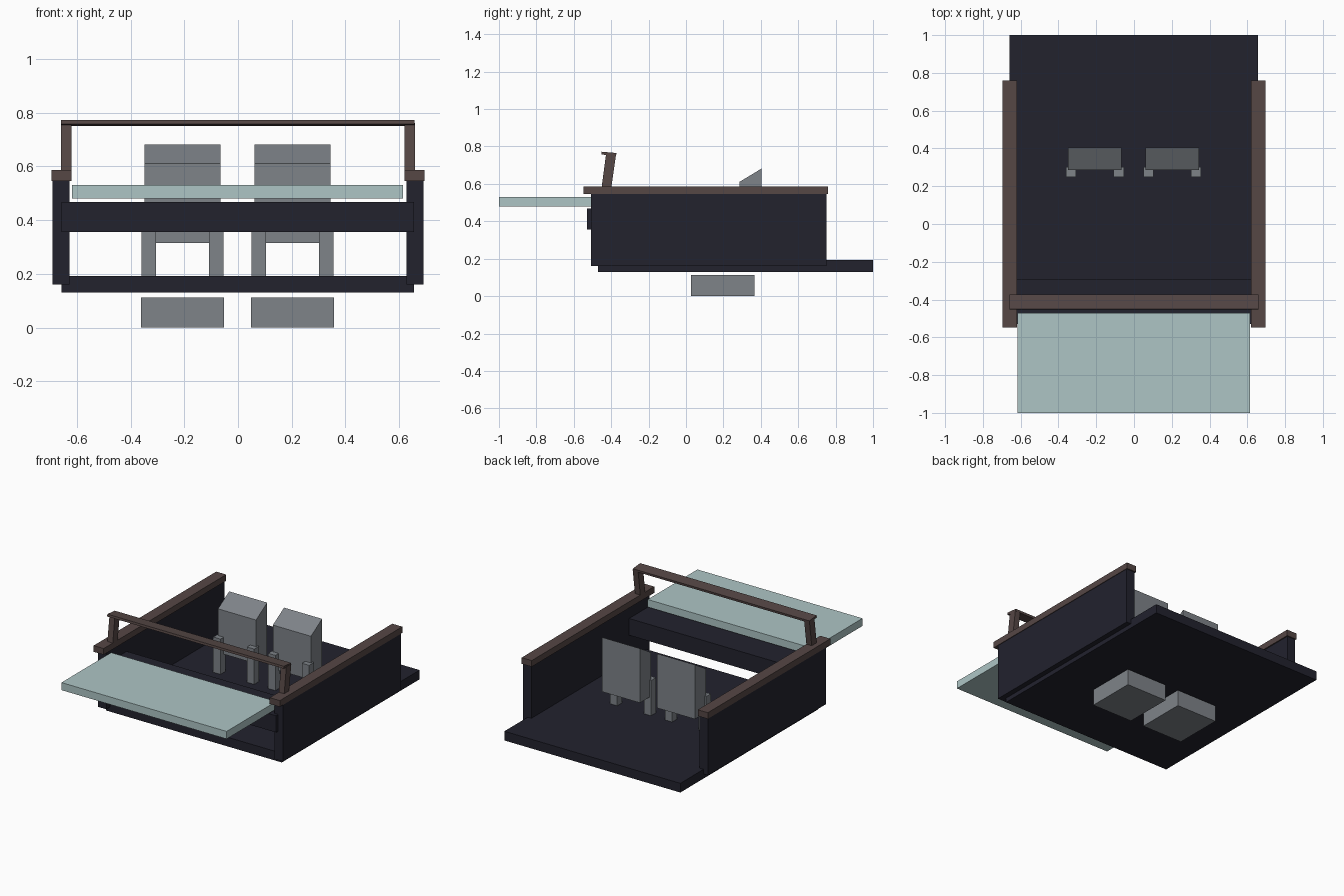
import bpy

if "Cube" in bpy.data.objects:
    bpy.data.objects.remove(bpy.data.objects["Cube"])


def material(name, rgb):
    m = bpy.data.materials.new(name)
    m.diffuse_color = (*rgb, 1)
    m.use_nodes = True
    m.node_tree.nodes["Principled BSDF"].inputs["Base Color"].default_value = m.diffuse_color
    return m


NAVY = material("dark navy", (0.016, 0.016, 0.027))
BROWN = material("brown trim", (0.092, 0.063, 0.060))
GLASS = material("pale glass", (0.42, 0.56, 0.56))
GREY = material("seat grey", (0.21, 0.228, 0.25))


def prism(name, mat, x, profile):
    """Extrude a four-point (y, z) profile along x."""
    verts = [(px, y, z) for px in x for y, z in profile]
    faces = [(0, 3, 2, 1), (4, 5, 6, 7)]
    faces += [(i, (i + 1) % 4, (i + 1) % 4 + 4, i + 4) for i in range(4)]
    mesh = bpy.data.meshes.new(name)
    mesh.from_pydata(verts, [], faces)
    mesh.materials.append(mat)
    obj = bpy.data.objects.new(name, mesh)
    bpy.context.collection.objects.link(obj)
    return obj


def box(name, mat, x, y, z):
    return prism(name, mat, x, [(y[0], z[0]), (y[1], z[0]), (y[1], z[1]), (y[0], z[1])])


# Floor, dashboard and hood
box("floor", NAVY, (-0.658, 0.656), (-0.47, 1.0), (0.13, 0.192))
box("dashboard", NAVY, (-0.658, 0.656), (-0.53, -0.29), (0.355, 0.468))
box("hood", GLASS, (-0.618, 0.615), (-1.0, -0.47), (0.48, 0.531))

# Side walls, rails and leaning frame posts
for side, s in (("left", -1), ("right", 1)):
    def span(a, b):
        return sorted((s * a, s * b))
    box(side + "_wall", NAVY, span(0.628, 0.691), (-0.508, 0.752), (0.16, 0.55))
    box(side + "_rail", BROWN, span(0.62, 0.695), (-0.547, 0.76), (0.545, 0.587))
    prism(side + "_frame_post", BROWN, span(0.62, 0.66),
          [(-0.452, 0.575), (-0.4, 0.575), (-0.374, 0.757), (-0.427, 0.762)])

# Top bar of the frame
prism("frame_bar", BROWN, (-0.66, 0.658),
      [(-0.453, 0.757), (-0.374, 0.750), (-0.372, 0.765), (-0.451, 0.772)])

# Seats: wedge-topped back, two posts and a block under the floor
for side, cx in (("left", -0.207), ("right", 0.203)):
    prism(side + "_seat_back", GREY, (cx - 0.142, cx + 0.142),
          [(0.285, 0.315), (0.404, 0.315), (0.404, 0.682), (0.285, 0.61)])
    for end, px in (("outer", -0.126), ("inner", 0.126)):
        box(f"{side}_seat_{end}_post", GREY, (cx + px - 0.027, cx + px + 0.027),
            (0.25, 0.302), (0.185, 0.43))
    box(side + "_under_block", GREY, (cx - 0.154, cx + 0.154), (0.028, 0.366), (0.0, 0.112))
